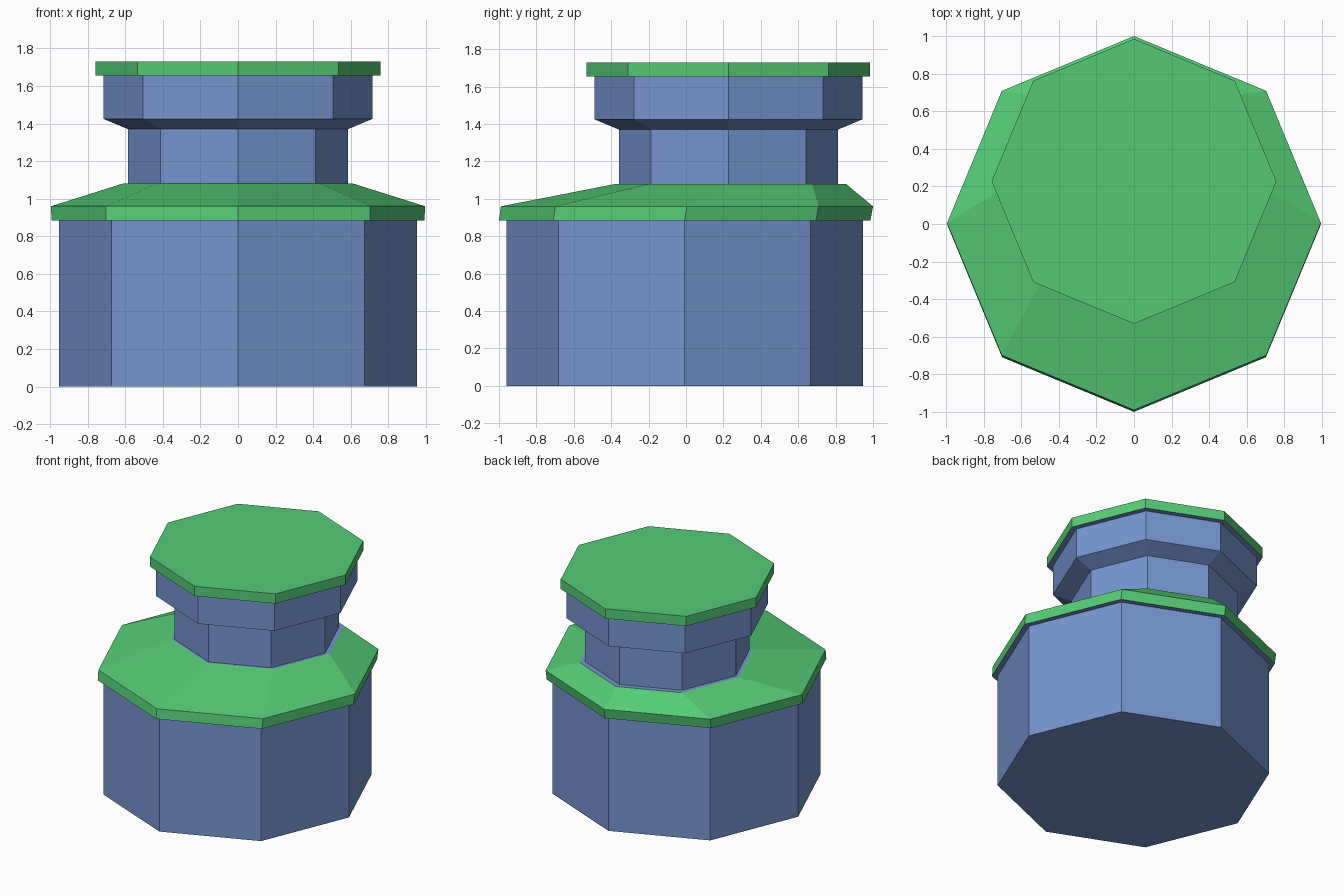
import bpy, bmesh
from math import sin, cos, pi

if "Cube" in bpy.data.objects:
    bpy.data.objects.remove(bpy.data.objects["Cube"])

SIDES = 8


def material(name, color):
    m = bpy.data.materials.new(name)
    m.diffuse_color = color
    m.use_nodes = True
    m.node_tree.nodes["Principled BSDF"].inputs["Base Color"].default_value = m.diffuse_color
    return m


blue = material("blue_paint", (0.18, 0.30, 0.62, 1))
green = material("green_paint", (0.09, 0.60, 0.18, 1))


def loft(name, rings, mat, cap_bottom=False, cap_top=False):
    """Octagonal shell through rings given as (radius, centre_y, z)."""
    bm = bmesh.new()
    loops = []
    for r, cy, z in rings:
        loops.append([bm.verts.new((r * cos(2 * pi * i / SIDES),
                                    cy + r * sin(2 * pi * i / SIDES), z))
                      for i in range(SIDES)])
    for a, b in zip(loops, loops[1:]):
        for i in range(SIDES):
            j = (i + 1) % SIDES
            bm.faces.new((a[i], a[j], b[j], b[i]))
    if cap_bottom:
        bm.faces.new(loops[0][::-1])
    if cap_top:
        bm.faces.new(loops[-1])
    me = bpy.data.meshes.new(name)
    bm.to_mesh(me)
    bm.free()
    me.materials.append(mat)
    ob = bpy.data.objects.new(name, me)
    bpy.context.collection.objects.link(ob)
    return ob


# Wide drum, ending in the underside of the shoulder overhang
loft("lower_body", [(0.953, -0.007, 0), (0.953, -0.007, 0.885),
                    (0.993, -0.007, 0.885)], blue, cap_bottom=True)

# Rim and sloping shoulder, drawn toward the back
loft("shoulder", [(0.993, -0.007, 0.885), (0.995, 0.005, 0.96),
                  (0.615, 0.24, 1.08)], green)

# Off-centre neck with narrow ledge, flare and lid underside
C = 0.227
loft("neck", [(0.615, 0.24, 1.08), (0.585, C, 1.08), (0.585, C, 1.37),
              (0.716, C, 1.425), (0.716, C, 1.655), (0.758, C, 1.655)], blue)

# Flat lid
loft("lid", [(0.758, C, 1.655), (0.758, C, 1.73)], green, cap_top=True)
